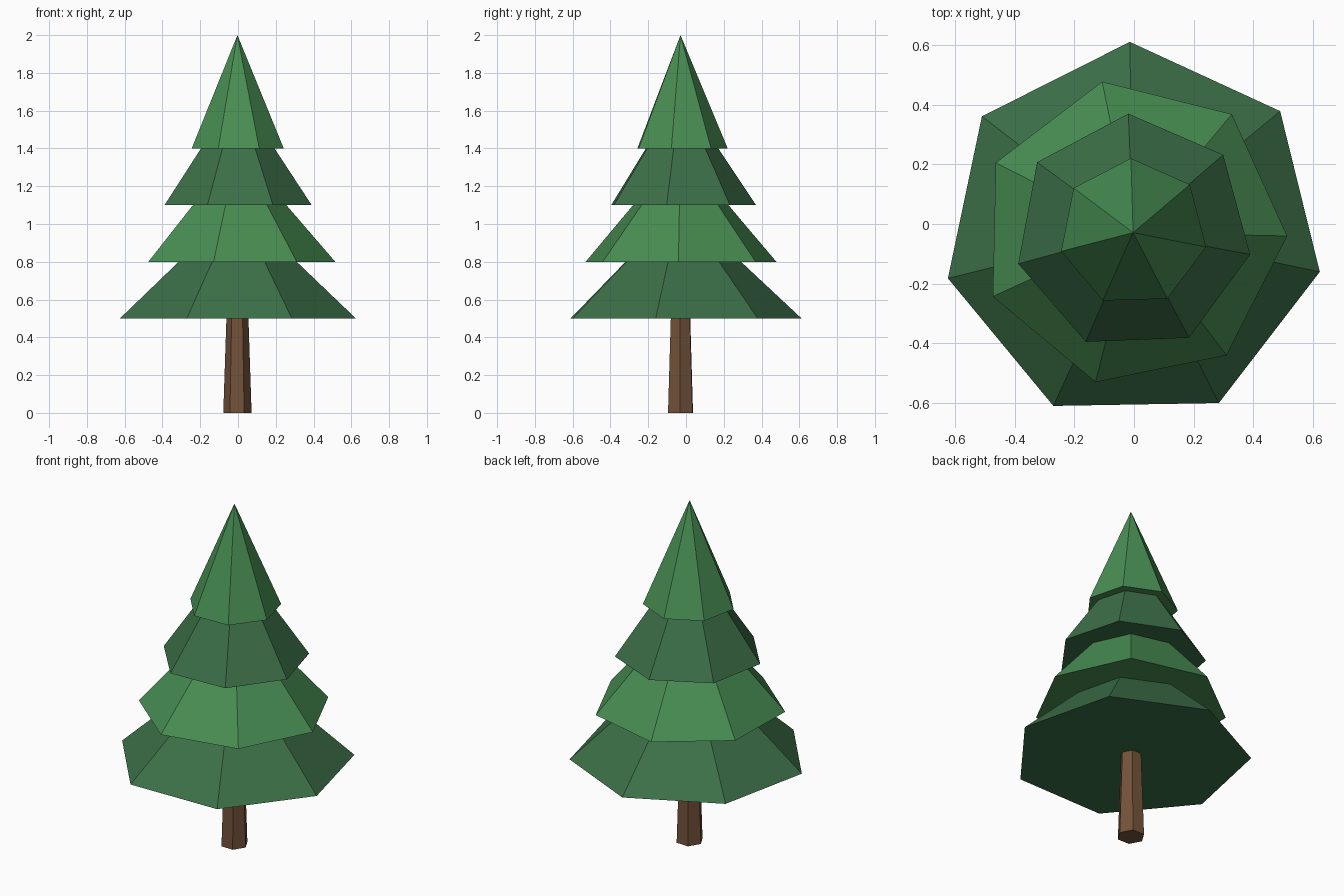
import bpy
from math import radians

cube = bpy.data.objects.get("Cube")
if cube:
    bpy.data.objects.remove(cube, do_unlink=True)

# Shared vertical axis of the tree
AXIS_X, AXIS_Y = -0.003, -0.029


def make_material(name, rgb):
    mat = bpy.data.materials.new(name)
    mat.use_nodes = True
    colour = (*rgb, 1.0)
    mat.diffuse_color = colour
    bsdf = next(n for n in mat.node_tree.nodes if n.type == 'BSDF_PRINCIPLED')
    bsdf.inputs["Base Color"].default_value = colour
    return mat


def add_cone(name, sides, bottom, top, z, height, turn, mat):
    """Flat-shaded cone standing on height z, turned about the tree axis."""
    bpy.ops.mesh.primitive_cone_add(
        vertices=sides, radius1=bottom, radius2=top, depth=height,
        location=(AXIS_X, AXIS_Y, z + height / 2),
        rotation=(0, 0, radians(turn)))
    obj = bpy.context.object
    obj.name = obj.data.name = name
    obj.data.materials.append(mat)
    return obj


bark = make_material("bark brown", (0.17, 0.085, 0.042))
dark_green = make_material("dark green", (0.045, 0.16, 0.064))
light_green = make_material("light green", (0.065, 0.27, 0.085))

# Tapered six-sided trunk, ending just inside the lowest foliage
add_cone("trunk", 6, 0.075, 0.057, 0, 0.54, 28, bark)

# Foliage tiers: name, radius, base height, turn, colour
tiers = [
    ("bottom_foliage", 0.641, 0.5, 1.0, dark_green),
    ("lower_foliage", 0.518, 0.8, 11.6, light_green),
    ("upper_foliage", 0.40, 1.1, 2.3, dark_green),
    ("top_foliage", 0.25, 1.4, 1.7, light_green),
]
for name, radius, z, turn, mat in tiers:
    add_cone(name, 7, radius, 0, z, 0.6, turn, mat)
